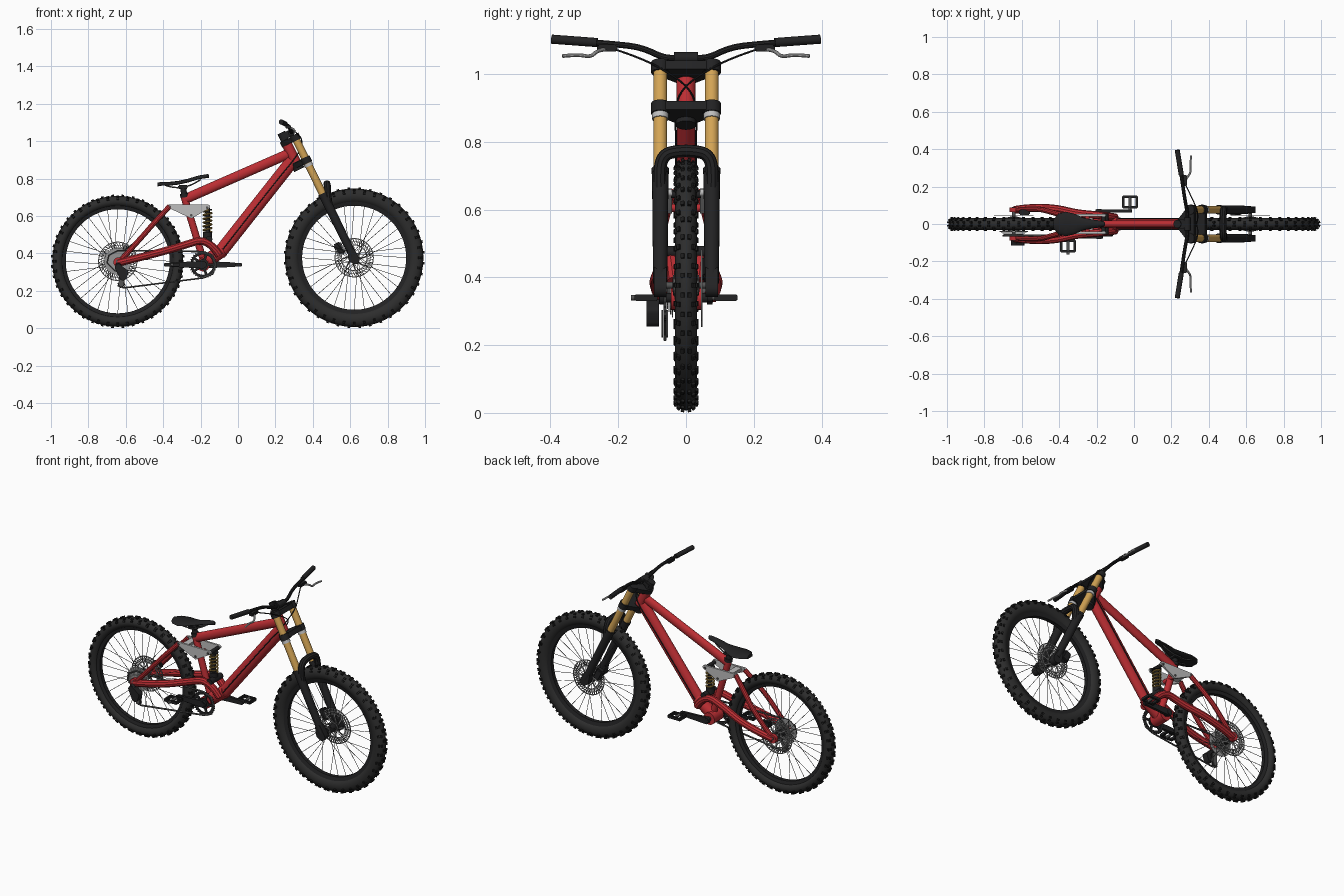
import bpy, bmesh, math
from mathutils import Matrix, Vector

if "Cube" in bpy.data.objects:
    bpy.data.objects.remove(bpy.data.objects["Cube"])


def material(name, *rgb):
    m = bpy.data.materials.new(name)
    m.use_nodes = True
    m.diffuse_color = (*rgb, 1)
    m.node_tree.nodes["Principled BSDF"].inputs["Base Color"].default_value = (*rgb, 1)
    return m


RED = material("frame red", .5, .027, .033)
GOLD = material("gold", .65, .37, .09)
SPRING = material("spring bronze", .4, .25, .05)
BLACK = material("black", .016, .016, .017)
TYRE = material("tyre rubber", .026, .026, .026)
KNOB = material("knob rubber", .012, .012, .012)
LIGHT = material("light alloy", .52, .52, .52)
STEEL = material("steel", .3, .3, .3)
DARK = material("dark steel", .09, .09, .09)
WORLD = Matrix.Identity(4)


def finish(name, mesh, mat, frame=WORLD):
    ob = bpy.data.objects.new(name, mesh)
    bpy.context.collection.objects.link(ob)
    ob.matrix_world = frame
    mesh.materials.clear()
    mesh.materials.append(mat)
    bpy.ops.object.select_all(action='DESELECT')
    ob.select_set(True)
    bpy.context.view_layer.objects.active = ob
    bpy.ops.object.shade_smooth_by_angle(angle=math.radians(35))
    return ob


def from_bm(name, bm, mat, frame=WORLD):
    bmesh.ops.recalc_face_normals(bm, faces=bm.faces)
    mesh = bpy.data.meshes.new(name)
    bm.to_mesh(mesh)
    bm.free()
    return finish(name, mesh, mat, frame)


def add_rod(bm, a, b, r1, r2=None, flat=1, sides=20):
    a, b = Vector(a), Vector(b)
    turn = (b - a).to_track_quat('Z', 'Y').to_matrix().to_4x4()
    place = Matrix.Translation((a + b) / 2) @ turn @ Matrix.Diagonal((flat, 1, 1, 1))
    bmesh.ops.create_cone(bm, cap_ends=True, segments=sides, radius1=r1,
                          radius2=r1 if r2 is None else r2, depth=(b - a).length, matrix=place)


def rod(name, a, b, r, mat, r2=None, flat=1, frame=WORLD):
    bm = bmesh.new()
    add_rod(bm, a, b, r, r2, flat)
    return from_bm(name, bm, mat, frame)


def box(name, centre, size, mat, frame=WORLD):
    bm = bmesh.new()
    bmesh.ops.create_cube(bm, size=1, matrix=Matrix.Translation(centre) @ Matrix.Diagonal((*size, 1)))
    bmesh.ops.bevel(bm, geom=bm.edges[:], offset=min(size) * .2, segments=2, affect='EDGES')
    return from_bm(name, bm, mat, frame)


def tube(name, points, r, mat, frame=WORLD, smooth=True, cyclic=False, ring=3):
    curve = bpy.data.curves.new(name, 'CURVE')
    curve.dimensions = '3D'
    curve.bevel_depth, curve.bevel_resolution = r, ring
    curve.use_fill_caps = True
    spline = curve.splines.new('NURBS' if smooth else 'POLY')
    spline.points.add(len(points) - 1)
    for p, co in zip(spline.points, points):
        p.co = (*co, 1)
    spline.use_cyclic_u = cyclic
    if smooth:
        spline.order_u, spline.resolution_u = 3, 6
        spline.use_endpoint_u = True
    temp = bpy.data.objects.new("temp", curve)
    bpy.context.collection.objects.link(temp)
    mesh = bpy.data.meshes.new_from_object(temp.evaluated_get(bpy.context.evaluated_depsgraph_get()))
    bpy.data.objects.remove(temp)
    return finish(name, mesh, mat, frame)


def add_ring(bm, profile, steps=72):
    loops = [[bm.verts.new((r * math.cos(a), r * math.sin(a), z)) for r, z in profile]
             for a in (math.tau * i / steps for i in range(steps))]
    n = len(profile)
    for i in range(steps):
        p, q = loops[i - 1], loops[i]
        for j in range(n):
            bm.faces.new((p[j - 1], p[j], q[j], q[j - 1]))


def side_frame(x, z, y=0):
    """Local XY is the bike's side plane; local Z points to -y."""
    return Matrix.Translation((x, y, z)) @ Matrix.Rotation(math.pi / 2, 4, 'X')


def pierced_disc(name, rings, ties, thick, mat, frame):
    bm = bmesh.new()
    h = thick / 2
    for r, s in rings:
        add_ring(bm, [(r, -h), (s, -h), (s, h), (r, h)])
    for count, r, s, width, slant in ties:
        for i in range(count):
            place = Matrix.Rotation(math.tau * i / count, 4, 'Z') @ Matrix.Translation(((r + s) / 2, 0, 0))
            place = place @ Matrix.Rotation(slant, 4, 'Z') @ Matrix.Diagonal((s - r, width, thick, 1))
            bmesh.ops.create_cube(bm, size=1, matrix=place)
    return from_bm(name, bm, mat, frame)


def plate(name, circles, z0, z1, mat, frame):
    """Convex plate wrapped round circles given as (x, y, radius)."""
    bm = bmesh.new()
    for x, y, r in circles:
        for i in range(16):
            a = math.tau * i / 16
            for z in (z0, z1):
                bm.verts.new((x + r * math.cos(a), y + r * math.sin(a), z))
    result = bmesh.ops.convex_hull(bm, input=bm.verts[:])
    bmesh.ops.delete(bm, geom=list({v for v in result["geom_interior"] if isinstance(v, bmesh.types.BMVert)}), context='VERTS')
    bmesh.ops.dissolve_limit(bm, angle_limit=.01, verts=bm.verts[:], edges=bm.edges[:])
    return from_bm(name, bm, mat, frame)


# Wheels
REAR, FRONT = (-.643, .358), (.621, .377)


def wheel(label, hub, radius):
    frame = side_frame(*hub)
    skin, bead = radius - .007, .292
    mid, half = (skin + bead) / 2, (skin - bead) / 2
    bm = bmesh.new()
    add_ring(bm, [(mid + half * math.cos(a), .032 * math.sin(a))
                  for a in (math.tau * i / 16 for i in range(16))], 96)
    from_bm(label + "_tyre", bm, TYRE, frame)
    bm = bmesh.new()
    add_ring(bm, [(.278, -.012), (.278, .012), (.305, .02), (.305, -.02)], 96)
    from_bm(label + "_rim", bm, BLACK, frame)
    bm = bmesh.new()
    for i in range(80):
        rows = (-.009, .009) if i % 2 else (-.02, .02, -.029, .029)
        for y in rows:
            lean = math.asin(y / .032)
            lift = mid + half * math.cos(lean)
            place = Matrix.Rotation(math.tau * i / 80, 4, 'Z') @ Matrix.Translation((lift, 0, y))
            place = place @ Matrix.Rotation(-lean, 4, 'Y') @ Matrix.Diagonal((.014, .014, .01, 1))
            bmesh.ops.create_cube(bm, size=1, matrix=place)
    from_bm(label + "_knobs", bm, KNOB, frame)
    bm = bmesh.new()
    for i in range(32):
        a = math.tau * i / 32
        b = a + (.9 if i % 4 < 2 else -.9)
        z = .035 if i % 2 else -.035
        add_rod(bm, (.025 * math.cos(b), .025 * math.sin(b), z),
                (.28 * math.cos(a), .28 * math.sin(a), 0), .0014, sides=5)
    from_bm(label + "_spokes", bm, DARK, frame)
    rod(label + "_hub", (0, 0, -.04), (0, 0, .04), .02, BLACK, frame=frame)
    rod(label + "_axle", (0, 0, -.09), (0, 0, .09), .01, DARK, frame=frame)
    for z in (-.035, .035):
        rod(label + "_hub_flange", (0, 0, z - .003), (0, 0, z + .003), .03, DARK, frame=frame)
    pierced_disc(label + "_brake_disc", [(.066, .072), (.084, .088), (.1, .105)],
                 [(40, .07, .102, .004, .5), (8, .02, .07, .008, .3)], .004, STEEL, side_frame(*hub, .047))


wheel("rear", REAR, .357)
wheel("front", FRONT, .377)

# Fork, in a frame whose local Z runs up the steering axis
top = Vector((.30, 0, 1.03))
up = (top - Vector((FRONT[0], 0, FRONT[1]))).normalized()
ahead = Vector((0, 1, 0)).cross(up)
FORK = Matrix((ahead, (0, 1, 0), up)).transposed().to_4x4()
FORK.translation = top
leg_y, steer = .076, -.055
for side, s in (("drive", -1), ("brake", 1)):
    y = s * leg_y
    rod(side + "_stanchion", (0, y, 0), (0, y, -.4), .0205, GOLD, frame=FORK)
    rod(side + "_fork_leg", (0, y, -.35), (0, y, -.72), .0245, BLACK, .021, frame=FORK)
    rod(side + "_fork_wiper", (0, y, -.345), (0, y, -.36), .026, BLACK, frame=FORK)
    rod(side + "_silver_collar", (0, y, -.165), (0, y, -.182), .024, LIGHT, frame=FORK)
    for z in (.005, -.13):
        rod(side + "_crown_clamp", (0, y, z), (0, y, z - .034), .027, BLACK, frame=FORK)
    plate(side + "_fork_dropout", [(0, -.69, .02), (0, -.74, .024), (-.02, -.73, .012)],
          s * -leg_y - .018, s * -leg_y + .018, BLACK, FORK @ Matrix.Rotation(math.pi / 2, 4, 'X'))
for label, z in (("upper", 0), ("lower", -.133)):
    plate(label + "_crown", [(0, leg_y, .022), (0, -leg_y, .022), (steer, 0, .03)], z, z - .028, BLACK, FORK)
rod("lower_headset", (steer, 0, -.13), (steer, 0, -.175), .03, BLACK, frame=FORK)
arch = [(0, .076, -.43), (.022, .08, -.36), (.042, .066, -.318), (.044, .025, -.308)]
tube("fork_arch", arch + [(x, -y, z) for x, y, z in reversed(arch)], .019, BLACK, FORK)
box("front_caliper", (-.05, .062, -.65), (.045, .035, .07), BLACK, FORK)

# Front triangle
rod("head_tube", (steer, 0, -.015), (steer, 0, -.155), .028, RED, frame=FORK)
rod("top_tube", (.275, 0, .935), (-.285, 0, .69), .0265, RED, flat=.75)
rod("down_tube", (.29, 0, .895), (-.10, 0, .40), .036, RED, flat=.75)
rod("bottom_tube", (-.08, 0, .42), (-.187, 0, .345), .036, RED)
rod("seat_tube", (-.29, 0, .71), (-.19, 0, .38), .019, RED)
rod("bottom_bracket", (-.187, -.045, .34), (-.187, .045, .34), .036, RED)
rod("main_pivot", (-.155, -.055, .475), (-.155, .055, .475), .018, BLACK)

# Rear suspension
for side, s in (("drive", -1), ("brake", 1)):
    tube(side + "_chain_stay", [(-.64, s * .075, .35), (-.56, s * .088, .37), (-.42, s * .085, .405),
                                (-.3, s * .055, .44), (-.16, s * .045, .485), (-.10, s * .035, .39)], .021, RED)
    tube(side + "_seat_stay", [(-.365, s * .043, .652), (-.43, s * .06, .585),
                               (-.52, s * .085, .48), (-.635, s * .075, .355)], .014, RED)
    rod(side + "_dropout", (-.64, s * .065, .353), (-.64, s * .088, .353), .026, RED)
    plate(side + "_link", [(-.365, .652, .01), (-.16, .65, .011), (-.25, .60, .012)],
          s * -.047 - .006, s * -.047 + .006, LIGHT, side_frame(0, 0))
    for x, z in ((-.365, .65), (-.25, .605), (-.165, .645)):
        rod(side + "_link_bolt", (x, s * .04, z), (x, s * .057, z), .007, DARK)
box("link_bridge", (-.325, 0, .648), (.045, .09, .02), LIGHT)
rod("link_axle", (-.25, -.045, .605), (-.25, .045, .605), .012, RED)
rod("shock_axle", (-.163, -.045, .645), (-.163, .045, .645), .011, BLACK)
rod("shock_body", (-.163, 0, .645), (-.163, 0, .46), .012, BLACK)
rod("shock_base", (-.163, 0, .515), (-.163, 0, .475), .024, BLACK)
rod("spring_cap", (-.163, 0, .638), (-.163, 0, .63), .025, BLACK)
tube("shock_spring", [(-.163 + .022 * math.cos(t / 2), .022 * math.sin(t / 2), .515 + t * .0016)
                      for t in range(74)], .005, SPRING, smooth=False, ring=2)

# Saddle: oval sections lofted from tail to nose
bm = bmesh.new()
loops = []
for x, w, z in ((-.43, .025, .768), (-.405, .055, .772), (-.365, .066, .772), (-.32, .055, .777),
                (-.27, .033, .788), (-.21, .022, .806), (-.165, .016, .813), (-.155, .006, .812)):
    loops.append([bm.verts.new((x, w * math.cos(a), z + (.011 if math.sin(a) > 0 else .009) * math.sin(a)
                                - .006 * math.cos(a) ** 2)) for a in (math.tau * i / 16 for i in range(16))])
for p, q in zip(loops, loops[1:]):
    for j in range(16):
        bm.faces.new((p[j - 1], p[j], q[j], q[j - 1]))
bm.faces.new(loops[0])
bm.faces.new(loops[-1])
from_bm("saddle", bm, BLACK)
for s in (-1, 1):
    tube("saddle_rail", [(-.39, s * .03, .765), (-.35, s * .025, .75), (-.26, s * .022, .755), (-.2, s * .008, .795)], .004, DARK)
rod("seat_post", (-.284, 0, .69), (-.294, 0, .755), .016, BLACK)
rod("seat_clamp", (-.285, 0, .70), (-.288, 0, .72), .023, BLACK)
box("saddle_clamp", (-.295, 0, .755), (.05, .055, .02), BLACK)

# Cockpit
half = [(.232, .395, 1.103), (.262, .2, 1.088), (.272, .13, 1.078), (.284, .07, 1.05), (.285, .04, 1.047)]
tube("handlebar", half + [(x, -y, z) for x, y, z in reversed(half)], .0095, BLACK)
box("stem", (-.03, 0, .022), (.075, .05, .035), BLACK, FORK)
rod("stem_clamp", (.285, -.035, 1.047), (.285, .035, 1.047), .018, BLACK)
rod("steerer_cap", (steer, 0, 0), (steer, 0, .045), .022, BLACK, frame=FORK)
for side, s in (("drive", -1), ("brake", 1)):
    rod(side + "_grip", (.231, s * .396, 1.103), (.253, s * .262, 1.093), .0135, BLACK)
    box(side + "_brake_clamp", (.268, s * .232, 1.077), (.03, .06, .02), BLACK)
    tube(side + "_brake_lever", [(.275, s * .235, 1.073), (.295, s * .262, 1.07), (.303, s * .28, 1.05),
                                 (.3, s * .32, 1.058), (.306, s * .365, 1.053)], .0055, LIGHT)
    tube(side + "_brake_hose", [(.275, s * .21, 1.073), (.31, s * .14, 1.05), (.345, s * .06, 1.01),
                                (.335, s * -.01, .96), (.30, s * -.035, .9), (.24, s * -.03, .83)], .003, BLACK)
for s in (-1, 1):
    tube("frame_cable", [(.24, s * .03, .83), (.1, s * .03, .655), (-.09, s * .03, .41)], .003, BLACK)

# Drivetrain
CRANK = (-.187, .34)
pierced_disc("chainring", [(.054, .068), (.012, .03)], [(5, .02, .06, .014, 0), (32, .064, .073, .006, 0)],
             .006, BLACK, side_frame(*CRANK, -.06))
rod("crank_axle", (-.187, -.08, .34), (-.187, .08, .34), .014, BLACK)
for side, s in (("drive", -1), ("brake", 1)):
    reach = s * .165
    plate(side + "_crank", [(0, 0, .02), (reach, 0, .012)], -.008, .008, BLACK, side_frame(*CRANK, s * .07))
    pedal = Matrix.Translation((CRANK[0] + reach, s * .118, CRANK[1]))
    rod(side + "_pedal_axle", (0, -.045, 0), (0, .032, 0), .008, DARK, frame=pedal)
    for k in (-1, 1):
        box(side + "_pedal_rail", (k * .036, 0, 0), (.014, .066, .02), BLACK, pedal)
        box(side + "_pedal_end", (0, k * .028, 0), (.08, .012, .018), BLACK, pedal)
for i in range(6):
    r = .072 - i * .008
    pierced_disc("sprocket", [(r - .012, r)], [(24, r - .002, r + .004, .005, 0), (6, .012, r - .008, .006, .3)],
                 .003, STEEL, side_frame(*REAR, -.04 - i * .005))
chain = [(-.187, .41), (-.643, .415), (-.69, .39), (-.7, .35), (-.66, .31), (-.61, .285), (-.62, .245), (-.64, .225),
         (-.61, .216), (-.187, .269), (-.135, .29), (-.117, .34), (-.135, .39)]
tube("chain", [(x, -.062, z) for x, z in chain], .005, DARK, smooth=False, cyclic=True, ring=1)
for x, z in ((-.62, .285), (-.625, .235)):
    pierced_disc("jockey_wheel", [(.006, .016)], [(11, .014, .02, .005, 0)], .006, BLACK, side_frame(x, z, -.062))
for y in (-.07, -.055):
    plate("derailleur_cage", [(-.62, .29, .014), (-.625, .235, .012)], -.002, .002, DARK, side_frame(0, 0, y))
plate("derailleur_body", [(-.64, .325, .018), (-.60, .30, .014), (-.615, .275, .02)], -.018, .018, BLACK, side_frame(0, 0, -.098))
rod("derailleur_mount", (-.64, -.075, .34), (-.64, -.105, .33), .016, BLACK)
box("rear_caliper", (-.585, .062, .425), (.06, .03, .035), BLACK)
